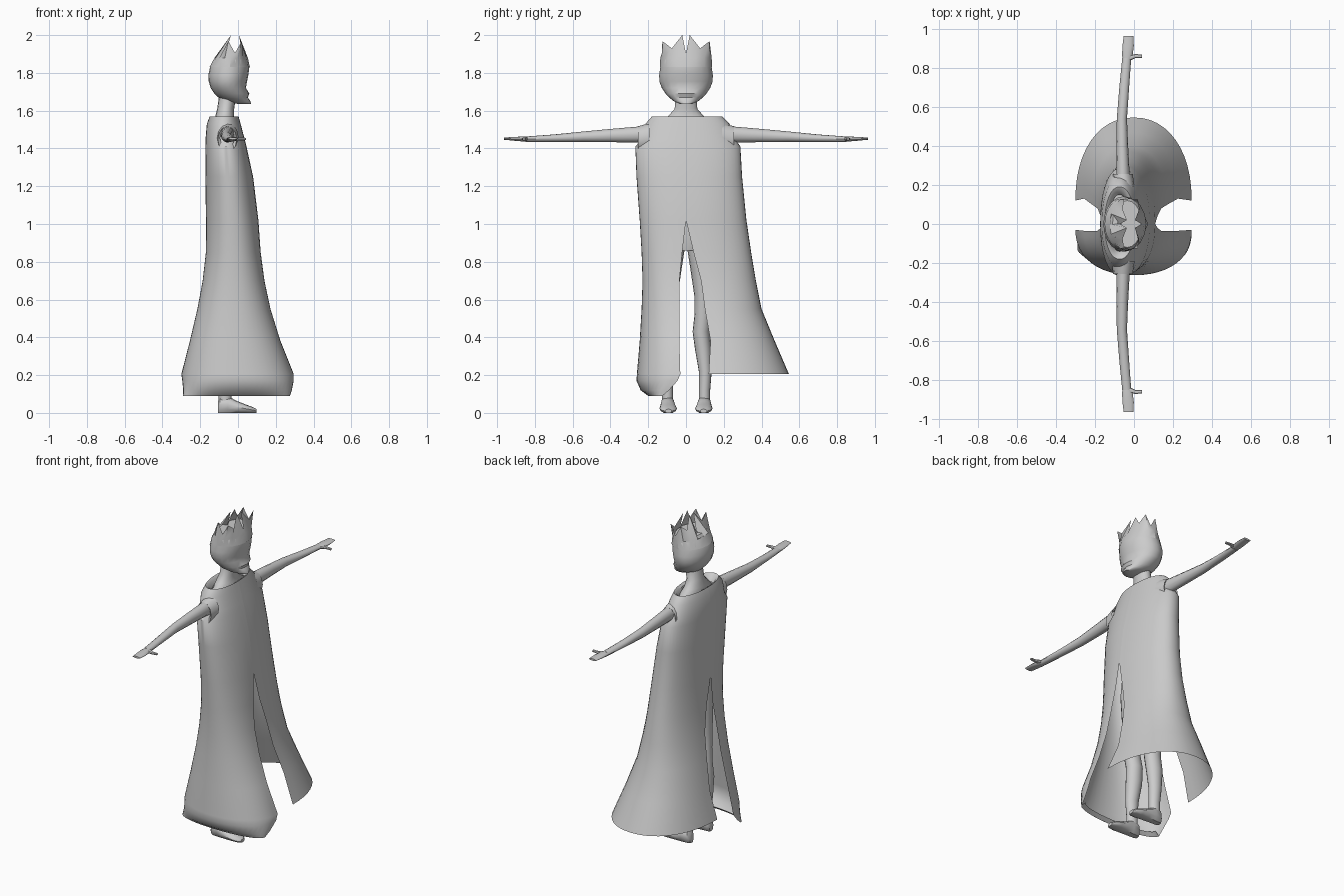
import bpy, bmesh, math

grey = bpy.data.materials.new("plain grey")
grey.diffuse_color = (0.6, 0.6, 0.6, 1)


def loft(name, rings, closed=True, caps=True, angle=40):
    """Skin a list of equal-length point rings."""
    bm = bmesh.new()
    rows = [[bm.verts.new(p) for p in ring] for ring in rings]
    n = len(rows[0])
    for a, b in zip(rows, rows[1:]):
        for i in range(n if closed else n - 1):
            j = (i + 1) % n
            bm.faces.new((a[i], a[j], b[j], b[i]))
    if closed and caps:
        bm.faces.new(rows[0])
        bm.faces.new(rows[-1])
    bmesh.ops.recalc_face_normals(bm, faces=bm.faces)
    mesh = bpy.data.meshes.new(name)
    bm.to_mesh(mesh)
    bm.free()
    mesh.materials.append(grey)
    ob = bpy.data.objects.new(name, mesh)
    bpy.context.collection.objects.link(ob)
    bpy.ops.object.select_all(action='DESELECT')
    ob.select_set(True)
    bpy.context.view_layer.objects.active = ob
    bpy.ops.object.shade_smooth_by_angle(angle=math.radians(angle))
    return ob


def turn(n):
    return [(math.cos(2 * math.pi * i / n), math.sin(2 * math.pi * i / n)) for i in range(n)]


def upright(z, x, y, rx, ry, n=16):
    return [(x + rx * c, y + ry * s, z) for c, s in turn(n)]


def sideways(y, x, z, rx, rz, n=12):
    return [(x + rx * c, y, z + rz * s) for c, s in turn(n)]


def half(z, xl, xr, y1, y2, n=24):
    """Half-oval cloth section from one slit edge round to the other."""
    pts = []
    for i in range(n + 1):
        t = math.pi * i / n
        c, s = math.cos(t), math.sin(t)
        x = (xl + xr) / 2 + (xr - xl) / 2 * math.copysign(abs(c) ** 0.92, c)
        pts.append((x, y1 + (y2 - y1) * s ** 0.92, z))
    return pts


# Robe halves: z, x min, x max, front slit y, front y, rear slit y, rear y
cloth = [
    (1.53, -.125, -.02, 0, -.14, 0, .15),
    (1.56, -.135, -.012, 0, -.16, 0, .17),
    (1.57, -.15, .003, 0, -.18, 0, .19),
    (1.53, -.165, .014, 0, -.215, 0, .23),
    (1.45, -.172, .035, 0, -.235, 0, .26),
    (1.41, -.173, .045, 0, -.268, 0, .288),
    (1.25, -.172, .08, 0, -.262, 0, .297),
    (1.02, -.17, .108, 0, -.245, 0, .32),
    (.85, -.17, .12, -.02, -.235, .04, .345),
    (.7, -.187, .14, -.035, -.23, .08, .37),
    (.55, -.215, .172, -.035, -.235, .10, .40),
    (.38, -.255, .225, -.035, -.245, .13, .47),
    (.205, -.30, .295, -.03, -.26, .12, .545),
]
hem = [(.17, -.295, .295, -.045, -.262), (.12, -.29, .285, -.09, -.24),
       (.09, -.29, .275, -.125, -.20), (.11, -.26, .25, -.12, -.18)]
loft("front_robe", [half(z, l, r, a, b) for z, l, r, a, b, _, _ in cloth]
     + [half(*h) for h in hem], closed=False)
loft("rear_cape", [half(z, l, r, a, b) for z, l, r, _, _, a, b in cloth], closed=False)

# Body hidden under the robe, with shoulders and neck
loft("torso_and_neck", [upright(*r) for r in [
    (.86, -.05, 0, .07, .10), (.95, -.05, 0, .085, .14), (1.1, -.055, 0, .075, .11),
    (1.3, -.06, 0, .085, .14), (1.45, -.06, 0, .075, .18), (1.53, -.065, 0, .06, .14),
    (1.57, -.07, 0, .05, .095), (1.61, -.065, 0, .045, .06), (1.68, -.055, 0, .045, .055)]])

# Head with jutting chin: z, x min, x max, half width
loft("head", [upright(z, (a + b) / 2, 0, (b - a) / 2, w, 20) for z, a, b, w in [
    (1.635, .0, .07, .03), (1.65, -.06, .066, .065), (1.67, -.105, .052, .09),
    (1.69, -.125, .06, .108), (1.72, -.145, .042, .128), (1.755, -.155, .048, .141),
    (1.79, -.157, .055, .142), (1.83, -.148, .06, .136), (1.87, -.128, .052, .135),
    (1.895, -.11, .04, .12)]])

# Crown: zigzag rim leaning inward, same quarter mirrored four ways
quarter = [(.055, 0, 1.90), (.021, .02, 2.0), (.042, .075, 1.93), (.035, .125, 1.968),
           (0, .128, 1.905)]


def crown_ring():
    q = quarter
    flip = lambda pts, sx, sy: [(sx * x, sy * y, z) for x, y, z in pts]
    ring = q[:4] + flip(q[:0:-1], -1, 1) + flip(q[:4], -1, -1) + flip(q[:0:-1], 1, -1)
    return [(x - .016, y, z) for x, y, z in ring]


loft("crown", [upright(1.83, -.044, 0, .107, .138), upright(1.88, -.036, 0, .088, .136),
               crown_ring()], caps=False, angle=30)

# Mirrored limbs
for side, s in (("left", 1), ("right", -1)):
    loft(side + "_arm", [sideways(s * y, *r) for y, *r in [
        (.17, -.055, 1.465, .04, .055), (.25, -.056, 1.474, .034, .042),
        (.40, -.06, 1.468, .03, .035), (.54, -.062, 1.462, .026, .028),
        (.70, -.05, 1.454, .025, .02), (.85, -.037, 1.449, .023, .014)]])
    loft(side + "_hand", [sideways(s * y, *r) for y, *r in [
        (.83, -.037, 1.45, .02, .012), (.865, -.034, 1.45, .027, .013),
        (.91, -.03, 1.451, .029, .01), (.963, -.028, 1.452, .025, .006)]])
    loft(side + "_thumb", [[(x, s * (y + r * c), 1.45 + r * .8 * k) for c, k in turn(8)]
                           for x, y, r in [(-.02, .85, .014), (.01, .86, .01), (.042, .858, .008)]])
    loft(side + "_sleeve_cuff", [sideways(s * y, *r) for y, *r in [
        (.19, -.055, 1.46, .058, .075), (.255, -.057, 1.447, .05, .07),
        (.245, -.057, 1.455, .038, .05)]], caps=False)
    loft(side + "_leg", [upright(z, x, s * y, rx, ry) for z, x, y, rx, ry in [
        (.03, -.068, .098, .034, .03), (.12, -.068, .098, .034, .03),
        (.22, -.07, .102, .04, .034), (.34, -.075, .09, .05, .043),
        (.43, -.07, .08, .05, .045), (.52, -.06, .09, .05, .045),
        (.62, -.058, .09, .055, .046), (.75, -.055, .08, .065, .055),
        (.88, -.05, .07, .075, .065), (.98, -.05, .065, .07, .06)]])
    # Shoe: sections from heel to toe, flat on the ground
    loft(side + "_shoe", [[(x, s * (y + w * c), max(0, h / 2 + h / 2 * k * 1.15) if k < 0 else h / 2 + h / 2 * k)
                           for c, k in turn(12)]
                          for x, y, w, h in [(-.107, .097, .02, .06), (-.095, .097, .033, .085),
                                             (-.055, .097, .037, .09), (-.01, .096, .042, .065),
                                             (.04, .094, .046, .045), (.08, .093, .038, .03),
                                             (.098, .093, .018, .02)]])
